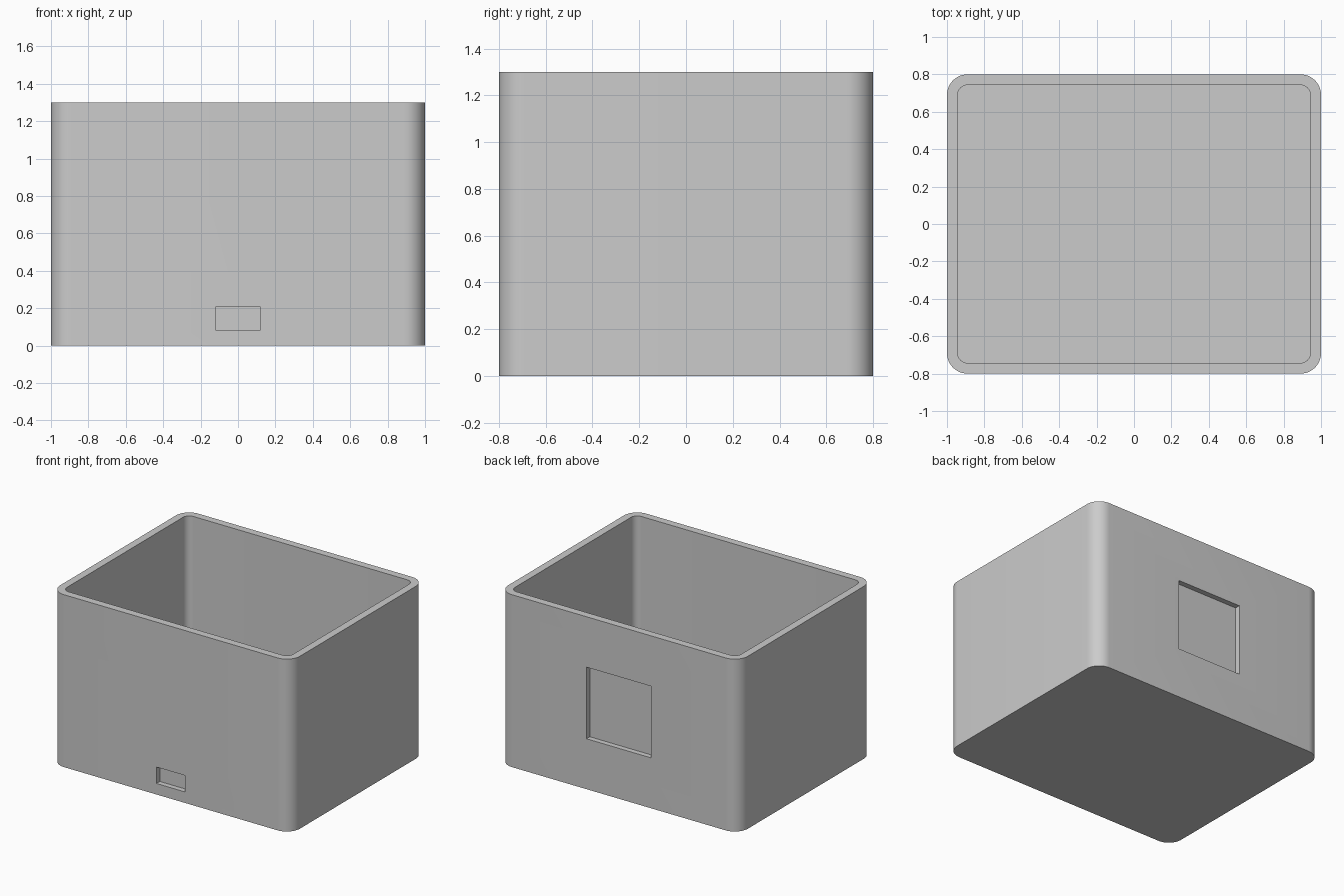
import bpy
import bmesh
from math import cos, sin, pi, radians

if "Cube" in bpy.data.objects:
    bpy.data.objects.remove(bpy.data.objects["Cube"], do_unlink=True)

WIDTH, DEPTH, HEIGHT = 2.0, 1.6, 1.3
WALL, FLOOR, RADIUS = 0.057, 0.06, 0.11
RECESS = 0.04

grey = bpy.data.materials.new("light grey")
grey.use_nodes = True
colour = (0.6, 0.6, 0.6, 1)
grey.diffuse_color = colour
grey.node_tree.nodes["Principled BSDF"].inputs["Base Color"].default_value = colour


def prism(name, width, depth, z0, z1, radius=0, centre_y=0, steps=12):
    """Upright prism with optionally rounded vertical corners."""
    bm = bmesh.new()
    outline = []
    corners = [(1, 1), (-1, 1), (-1, -1), (1, -1)]
    for i, (sx, sy) in enumerate(corners):
        cx = sx * (width / 2 - radius)
        cy = sy * (depth / 2 - radius) + centre_y
        for k in range(steps + 1 if radius else 1):
            a = (i + k / steps) * pi / 2
            outline.append(bm.verts.new((cx + radius * cos(a), cy + radius * sin(a), z0)))
    base = bm.faces.new(outline)
    top = bmesh.ops.extrude_face_region(bm, geom=[base])["geom"]
    verts = [v for v in top if isinstance(v, bmesh.types.BMVert)]
    bmesh.ops.translate(bm, verts=verts, vec=(0, 0, z1 - z0))
    bmesh.ops.recalc_face_normals(bm, faces=bm.faces)
    mesh = bpy.data.meshes.new(name)
    bm.to_mesh(mesh)
    bm.free()
    mesh.materials.append(grey)
    obj = bpy.data.objects.new(name, mesh)
    bpy.context.collection.objects.link(obj)
    return obj


def cut(target, cutter):
    """Subtract the cutter, then remove it."""
    cutter.hide_render = True
    mod = target.modifiers.new("cut", "BOOLEAN")
    mod.operation = "DIFFERENCE"
    mod.solver = "EXACT"
    mod.object = cutter
    bpy.context.view_layer.objects.active = target
    bpy.ops.object.modifier_apply(modifier=mod.name)
    bpy.data.objects.remove(cutter, do_unlink=True)


# Open box with rounded corners
box = prism("open_box", WIDTH, DEPTH, 0, HEIGHT, RADIUS)
cut(box, prism("cavity_cutter", WIDTH - 2 * WALL, DEPTH - 2 * WALL,
               FLOOR, HEIGHT + 0.2, RADIUS - WALL))

# Small recess low on the front, square recess in the middle of the back
cut(box, prism("front_recess_cutter", 0.24, 2 * RECESS, 0.083, 0.207, centre_y=-DEPTH / 2))
cut(box, prism("back_recess_cutter", 0.54, 2 * RECESS, 0.38, 0.92, centre_y=DEPTH / 2))

# Smooth corners, sharp edges
bpy.ops.object.select_all(action="DESELECT")
box.select_set(True)
bpy.context.view_layer.objects.active = box
bpy.ops.object.shade_smooth_by_angle(angle=radians(30))
